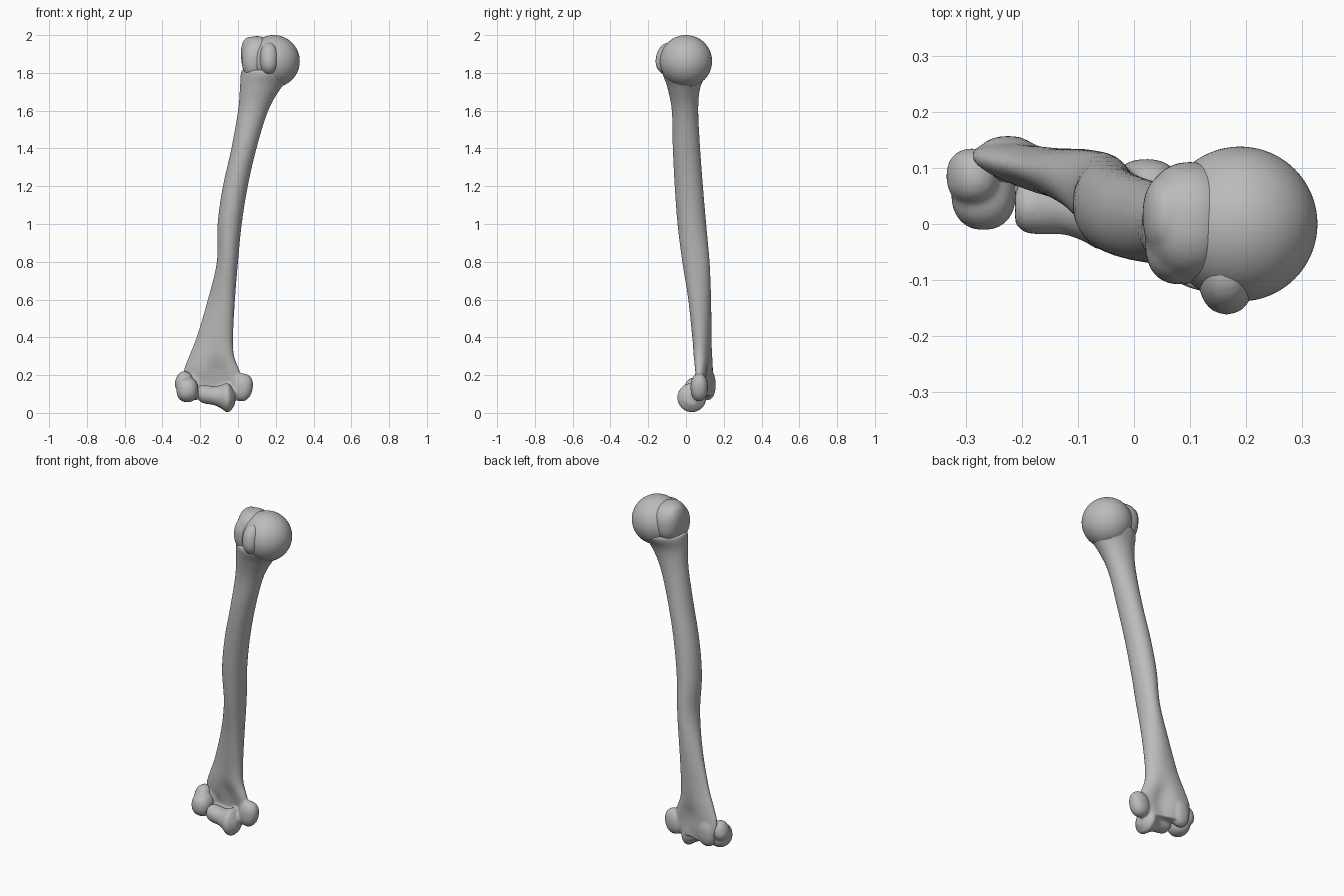
import bpy, bmesh, math
from mathutils import Matrix, Vector, Euler

cube = bpy.data.objects.get("Cube")
if cube:
    bpy.data.objects.remove(cube, do_unlink=True)

bone = bpy.data.materials.new("bone_grey")
bone.use_nodes = True
colour = (0.5, 0.5, 0.5, 1)
bone.diffuse_color = colour
bone.node_tree.nodes["Principled BSDF"].inputs["Base Color"].default_value = colour


def spline(rows, steps):
    """Catmull-Rom interpolation of every column in a short table."""
    out = []
    last = len(rows) - 1
    for i in range(last):
        a, b, c, d = (rows[max(0, min(last, i + k))] for k in (-1, 0, 1, 2))
        for s in range(steps):
            t = s / steps
            out.append([q + 0.5 * t * (r - p + t * (2 * p - 5 * q + 4 * r - e
                        + t * (3 * (q - r) + e - p)))
                        for p, q, r, e in zip(a, b, c, d)])
    out.append(list(rows[-1]))
    return out


def loft(bm, rings):
    """Skin a list of closed rings and cap both ends."""
    loops = [[bm.verts.new(p) for p in ring] for ring in rings]
    n = len(loops[0])
    for low, high in zip(loops, loops[1:]):
        for i in range(n):
            j = (i + 1) % n
            bm.faces.new((low[i], low[j], high[j], high[i]))
    bm.faces.new(loops[0][::-1])
    bm.faces.new(loops[-1])


def blob(bm, centre, radii, turn=(0, 0, 0), power=0.88):
    """Rounded lump: an ellipsoid, boxier as power drops below one."""
    made = bmesh.ops.create_uvsphere(bm, u_segments=32, v_segments=20, radius=1)
    rot = Euler([math.radians(a) for a in turn]).to_matrix()
    for v in made["verts"]:
        p = [math.copysign(abs(c) ** power, c) * r for c, r in zip(v.co, radii)]
        v.co = rot @ Vector(p) + Vector(centre)


def finish(name, bm, voxel=0.007, rounds=6):
    bmesh.ops.recalc_face_normals(bm, faces=bm.faces)
    mesh = bpy.data.meshes.new(name)
    bm.to_mesh(mesh)
    bm.free()
    mesh.materials.append(bone)
    for face in mesh.polygons:
        face.use_smooth = True
    obj = bpy.data.objects.new(name, mesh)
    bpy.context.scene.collection.objects.link(obj)
    if voxel:
        fuse = obj.modifiers.new("fuse", "REMESH")
        fuse.mode = "VOXEL"
        fuse.voxel_size = voxel
        fuse.use_smooth_shade = True
        soften = obj.modifiers.new("soften", "SMOOTH")
        soften.factor = 0.5
        soften.iterations = rounds
    return obj


# Shaft sections: height, x min, x max, y min, y max, tilt, taper, pinch
sections = [
    (0.09, -0.25, -0.02, 0.06, 0.14, 0.02, 0.0, 0.3),
    (0.15, -0.28, 0.02, 0.05, 0.15, 0.03, 0.0, 0.55),
    (0.22, -0.288, 0.01, 0.04, 0.15, 0.025, 0.1, 0.5),
    (0.30, -0.26, -0.02, 0.035, 0.148, 0.02, 0.3, 0.15),
    (0.40, -0.22, -0.026, 0.032, 0.142, 0.015, 0.4, 0.0),
    (0.60, -0.16, -0.016, 0.01, 0.138, 0.01, 0.3, 0.0),
    (0.80, -0.112, 0.0, -0.02, 0.125, 0.0, 0.1, 0.0),
    (1.00, -0.108, 0.02, -0.045, 0.107, 0.0, 0.0, 0.0),
    (1.20, -0.08, 0.052, -0.06, 0.09, 0.0, 0.0, 0.0),
    (1.40, -0.035, 0.098, -0.07, 0.075, 0.0, 0.0, 0.0),
    (1.60, 0.0, 0.16, -0.075, 0.065, 0.0, 0.0, 0.0),
    (1.72, 0.01, 0.228, -0.098, 0.075, 0.0, 0.0, 0.0),
    (1.79, 0.014, 0.288, -0.122, 0.11, 0.0, 0.0, 0.0),
    (1.815, 0.018, 0.292, -0.122, 0.115, 0.0, 0.0, 0.0),
]


def shaft_ring(z, x0, x1, y0, y1, tilt, taper, pinch, sides=40):
    ring = []
    for i in range(sides):
        t = 2 * math.pi * i / sides
        c, s = math.cos(t), math.sin(t)
        depth = (y1 - y0) / 2 - tilt * 0.5
        depth *= 1 + taper * c * 0.6
        depth *= 1 - pinch * math.exp(-((c - 0.25) / 0.35) ** 2)
        ring.append(((x0 + x1) / 2 + (x1 - x0) / 2 * c,
                     (y0 + y1) / 2 + depth * s - tilt * c, z))
    return ring


bm = bmesh.new()
loft(bm, [shaft_ring(*row) for row in spline(sections, 5)])

# Spool-shaped hinge fused to the lower end: x, radius
spool = [(-0.212, 0.03), (-0.195, 0.046), (-0.165, 0.05), (-0.125, 0.05),
         (-0.09, 0.062), (-0.06, 0.078), (-0.04, 0.068), (-0.015, 0.03)]
rings = []
for x, r in spline(spool, 3):
    mid = 0.081 - 0.15 * (x + 0.06)
    rings.append([(x, 0.031 + r * math.cos(k * math.pi / 16),
                   mid + r * math.sin(k * math.pi / 16)) for k in range(32)])
loft(bm, rings)

# Inner knob and rear outer column
blob(bm, (0.022, 0.07, 0.135), (0.056, 0.046, 0.074), (0, 12, 0))
blob(bm, (-0.225, 0.115, 0.15), (0.055, 0.042, 0.082))
finish("shaft", bm)

# Outer lower growth cap: ball in front, side knob behind
bm = bmesh.new()
blob(bm, (-0.268, 0.055, 0.122), (0.058, 0.066, 0.066))
blob(bm, (-0.288, 0.085, 0.165), (0.044, 0.05, 0.056), (0, 20, 0))
finish("outer_lower_cap", bm)

# Ball head
bm = bmesh.new()
bmesh.ops.create_uvsphere(bm, u_segments=64, v_segments=40, radius=0.138,
                          matrix=Matrix.Translation((0.189, 0, 1.862)))
finish("ball_head", bm, voxel=0)

# Large outer knob
bm = bmesh.new()
blob(bm, (0.1, 0.005, 1.882), (0.083, 0.106, 0.113))
blob(bm, (0.082, -0.038, 1.865), (0.062, 0.07, 0.095))
blob(bm, (0.064, 0.015, 1.9), (0.049, 0.076, 0.091))
finish("large_outer_knob", bm)

# Small front knob
bm = bmesh.new()
blob(bm, (0.165, -0.083, 1.873), (0.052, 0.077, 0.088), (-12, 0, 0))
finish("small_front_knob", bm)
